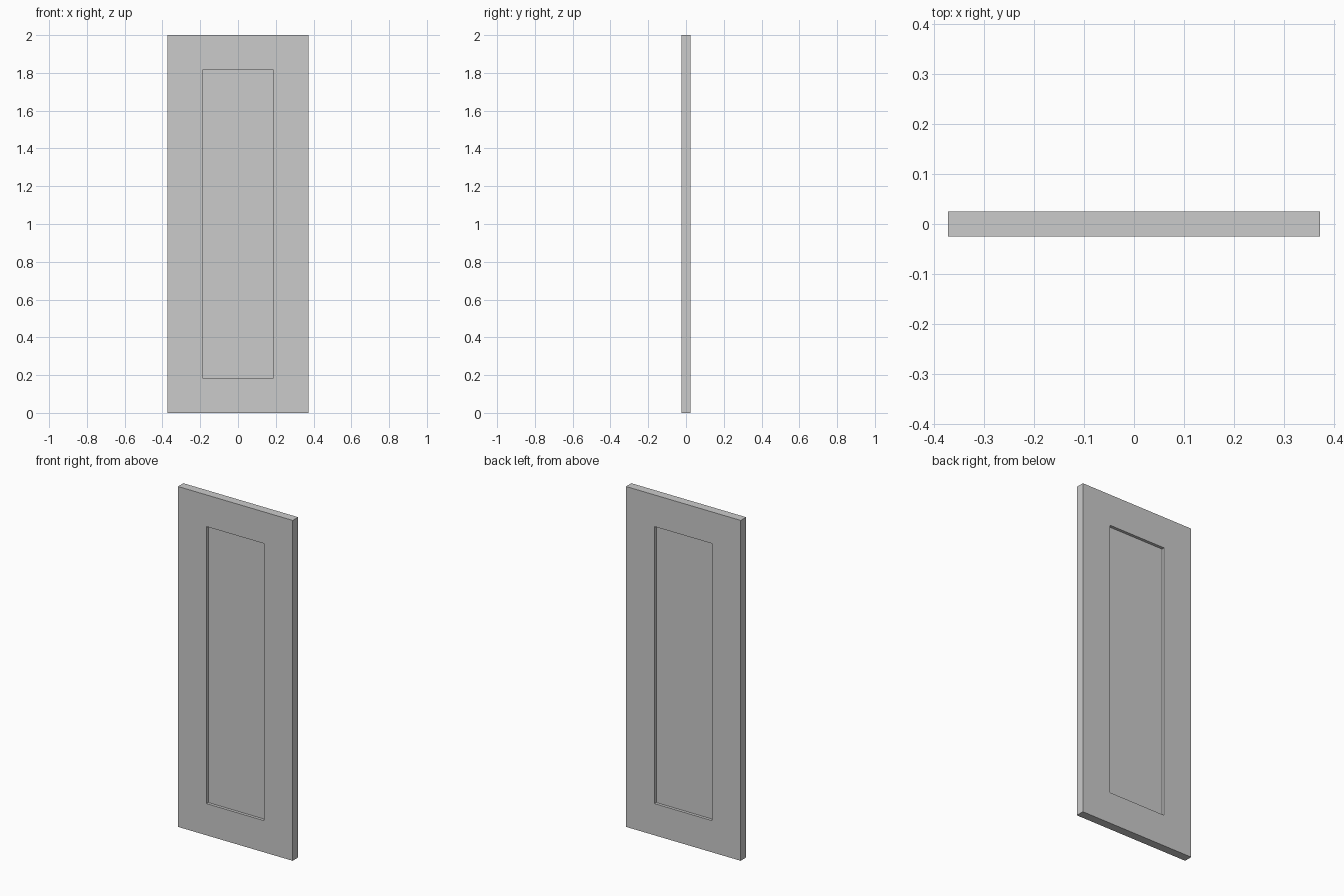
import bpy
import bmesh
from mathutils import Matrix

WIDTH, THICKNESS, HEIGHT = 0.746, 0.05, 2.0
FRAME = 0.186    # width of the border around the recessed panel
RECESS = 0.017   # depth of the panel on each side

default = bpy.data.objects.get("Cube")
if default:
    bpy.data.objects.remove(default, do_unlink=True)

# Plain grey paint
grey = bpy.data.materials.new("light_grey")
grey.use_nodes = True
colour = (0.6, 0.6, 0.6, 1.0)
grey.diffuse_color = colour
grey.node_tree.nodes["Principled BSDF"].inputs["Base Color"].default_value = colour

# Door slab standing on the ground
bm = bmesh.new()
size = Matrix.Diagonal((WIDTH, THICKNESS, HEIGHT, 1))
bmesh.ops.create_cube(bm, size=1, matrix=Matrix.Translation((0, 0, HEIGHT / 2)) @ size)
bm.normal_update()

# Recessed panel on the front and the back: frame, then straight reveal
for panel in [f for f in bm.faces if abs(f.normal.y) > 0.9]:
    inward = -panel.normal.copy()
    bmesh.ops.inset_region(bm, faces=[panel], thickness=FRAME, use_even_offset=True)
    bmesh.ops.inset_region(bm, faces=[panel], thickness=0)
    bmesh.ops.translate(bm, verts=panel.verts[:], vec=inward * RECESS)

bmesh.ops.recalc_face_normals(bm, faces=bm.faces[:])
mesh = bpy.data.meshes.new("door_panel")
bm.to_mesh(mesh)
bm.free()
mesh.materials.append(grey)
door = bpy.data.objects.new("door_panel", mesh)
bpy.context.collection.objects.link(door)
